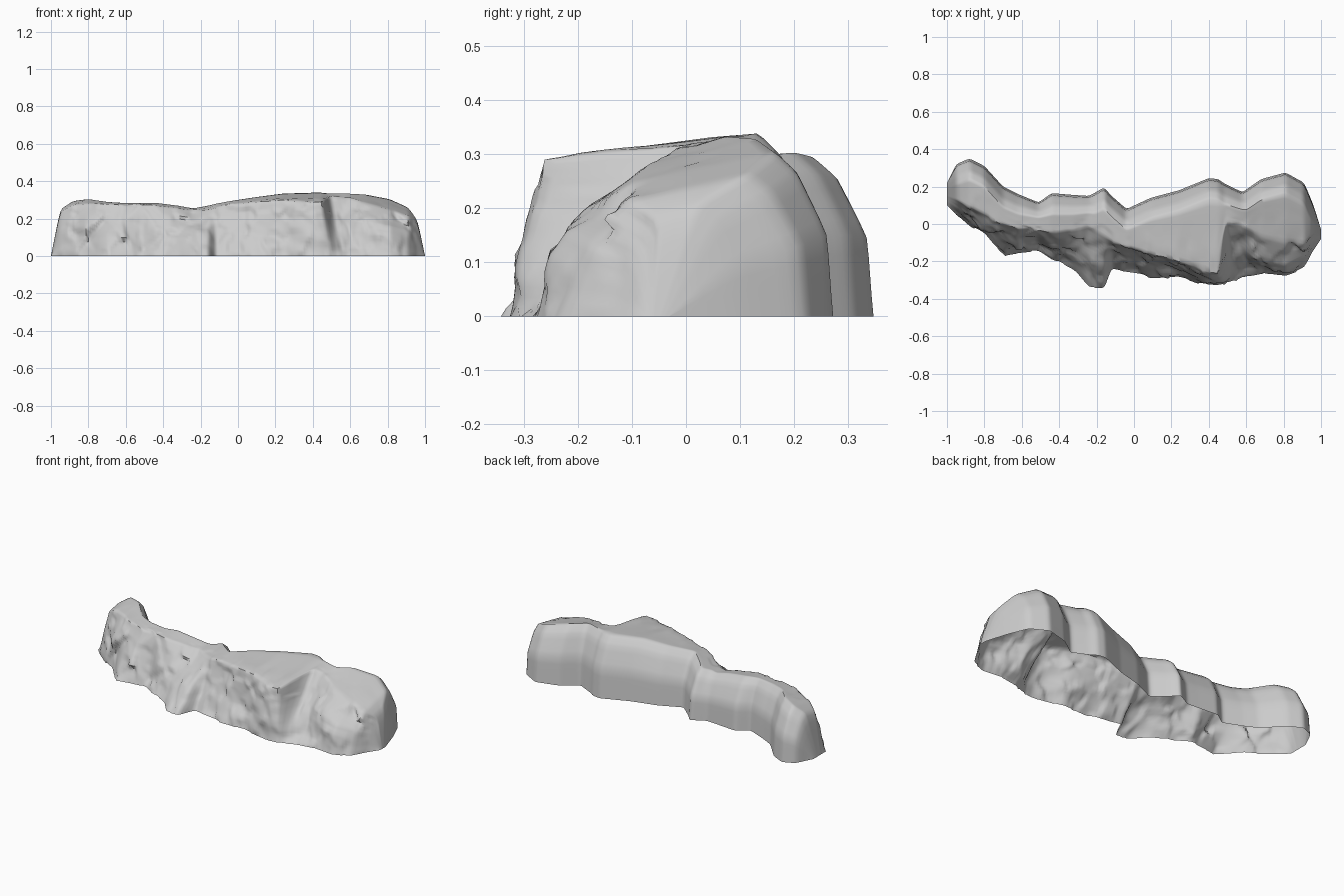
import bpy, bmesh, math
from mathutils import Vector, noise

if "Cube" in bpy.data.objects:
    bpy.data.objects.remove(bpy.data.objects["Cube"])

# Cliff stations along x: x, back foot y, front brink y, front mid y, front foot y, top z
STATIONS = [
    (-1.00, .22, .15, .12, .10, .0), (-.95, .32, .13, .09, .05, .25),
    (-.88, .35, .09, .04, .0, .295), (-.80, .31, .05, -.02, -.05, .305),
    (-.70, .20, .0, -.06, -.17, .29), (-.62, .16, -.03, -.09, -.155, .285),
    (-.51, .115, -.03, -.09, -.14, .285), (-.44, .165, -.04, -.13, -.19, .285),
    (-.32, .155, -.03, -.12, -.24, .27), (-.24, .15, -.01, -.16, -.335, .255),
    (-.16, .195, -.07, -.20, -.34, .27), (-.12, .15, -.10, -.16, -.24, .28),
    (-.04, .08, -.12, -.18, -.26, .295), (.09, .14, -.16, -.20, -.285, .315),
    (.24, .18, -.20, -.23, -.285, .335), (.40, .245, -.27, -.30, -.33, .34),
    (.45, .24, -.27, -.29, -.32, .34), (.485, .215, .02, -.17, -.31, .335),
    (.58, .17, .0, -.15, -.275, .335), (.68, .24, -.06, -.20, -.26, .33),
    (.81, .275, -.10, -.23, -.28, .305), (.91, .22, -.11, -.19, -.23, .26),
    (.96, .10, -.05, -.10, -.14, .19), (1.0, -.03, -.06, -.07, -.08, .0),
]
SEGMENTS = (4, 4, 4, 10, 10, 10)  # subdivisions of each span of the cross-section


def section(s):
    """Cross-section from the back foot over the top to the front foot."""
    x, yb, yf, ym, y0, z = s
    d = yb - yf
    crest = min(.11, .55 * d)
    drop = .28 + .2 * min(1, max(0, (x - .45) / .2))  # right block slopes more
    zf = z * (1 - drop * d)
    keys = [(yb, 0), (yb - .1 * crest, .5 * z), (yb - .6 * crest, .87 * z),
            (yb - crest, z), (yf, zf), (ym, .53 * z), (y0, 0)]
    pts = []
    for k, n in enumerate(SEGMENTS):
        a, b = Vector((x, *keys[k])), Vector((x, *keys[k + 1]))
        pts += [(a.lerp(b, i / n), k + i / n) for i in range(n)]
    pts.append((Vector((x, *keys[-1])), 6))
    return pts


def facets(p, scale):
    """Tilted plane per cell, giving chipped rock facets and cracks."""
    q = p * scale
    c = noise.voronoi(q)[1][0]
    return noise.noise_vector(c * 7.3).dot(q - c) / scale


def rock(p):
    """Broad folds plus two sizes of chipped facets."""
    folds = noise.noise(Vector((p.x * 6 + p.z * 4, p.y * 3, p.z * 3)))
    return .016 * folds + .2 * facets(p, 6) + .35 * facets(p, 11)


# Resample the stations and slightly round off their kinks
rows = []
for a, b in zip(STATIONS, STATIONS[1:]):
    n = max(2, math.ceil((b[0] - a[0]) / .012))
    rows += [tuple(u + (v - u) * i / n for u, v in zip(a, b)) for i in range(n)]
rows.append(STATIONS[-1])
rows = [rows[0]] + [tuple((u + 2 * v + w) / 4 for u, v, w in zip(a, b, c))
                    for a, b, c in zip(rows, rows[1:], rows[2:])] + [rows[-1]]

# Loft the open-bottomed cliff shell, roughening front and brink
bm = bmesh.new()
grid = []
for s in rows:
    fade = min(1, (1 - abs(s[0])) / .1)
    cleft = .05 * math.exp(-((s[0] - .48) / .12) ** 2)
    line = []
    for p, t in section(s):
        front = min(1, max(0, (t - 3.2) / 1.2))
        r = max(-.03, min(.03, rock(p))) * front * fade
        q = p.copy()
        q.y -= r * (.5 if t > 5.99 else 1)
        if 0 < t < 6:
            q.z += .4 * r * min(1, p.z / .1)
        # Lean the main cleft to the right towards its foot
        q.x += cleft * front * (1 - p.z / .34)
        line.append(bm.verts.new(q))
    grid.append(line)
for r0, r1 in zip(grid, grid[1:]):
    for j in range(len(r0) - 1):
        bm.faces.new((r0[j], r0[j + 1], r1[j + 1], r1[j]))
for v in bm.verts:
    v.co.z = max(0, v.co.z)
inner = [v for v in bm.verts if not v.is_boundary]
bmesh.ops.smooth_vert(bm, verts=inner, factor=.4, use_axis_x=True,
                      use_axis_y=True, use_axis_z=True)

mesh = bpy.data.meshes.new("cliff_rock")
bm.to_mesh(mesh)
bm.free()
cliff = bpy.data.objects.new("cliff_rock", mesh)
bpy.context.collection.objects.link(cliff)
bpy.context.view_layer.objects.active = cliff
cliff.select_set(True)
bpy.ops.object.shade_smooth_by_angle(angle=math.radians(50))
